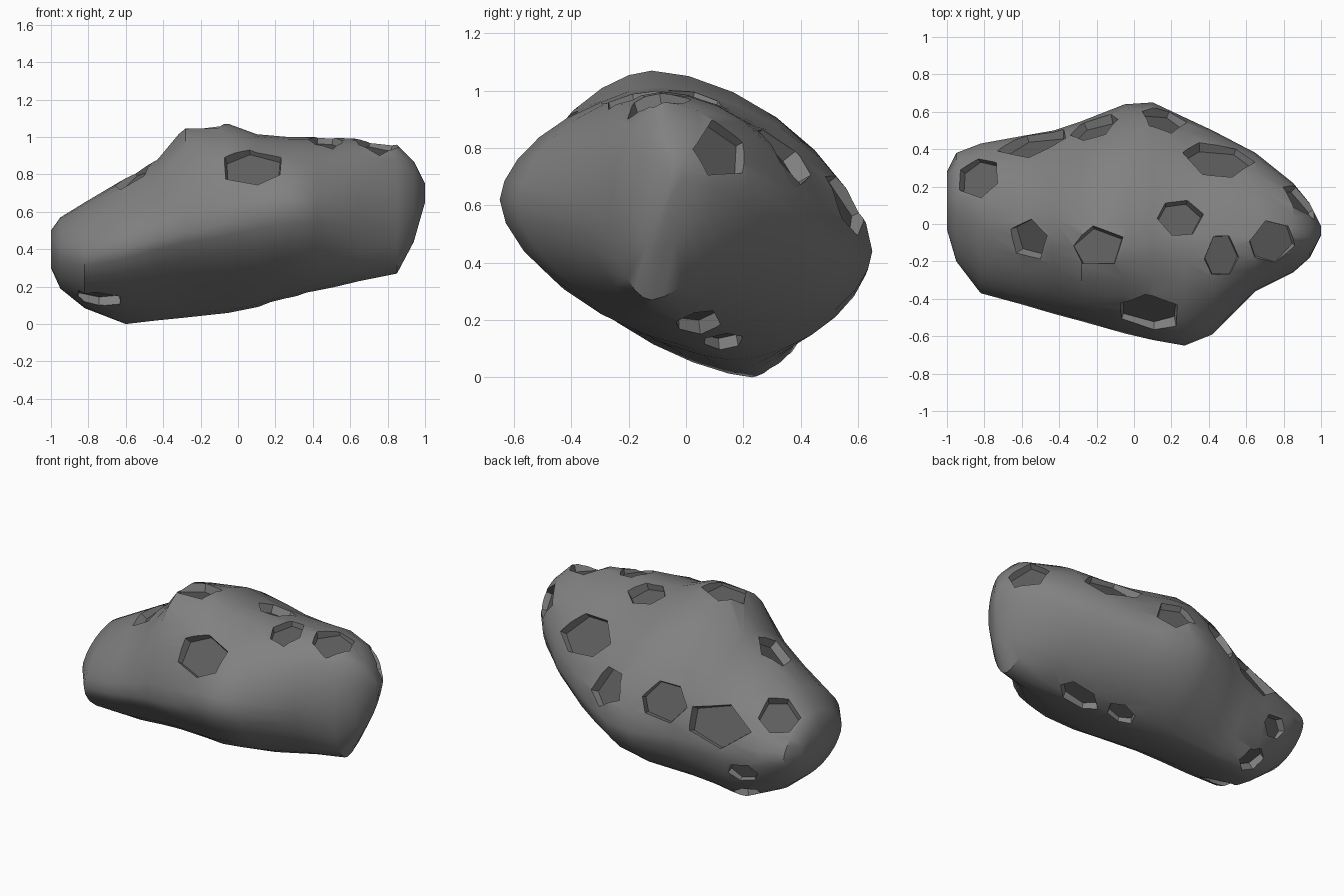
import bpy, bmesh, math, random
from mathutils import Vector

if "Cube" in bpy.data.objects:
    bpy.data.objects.remove(bpy.data.objects["Cube"])

random.seed(4)
SIDES = 28

# Body stations: x, front (y,z), back (y,z), top (y,z), bottom (y,z), lower-front roundness
stations = [
    (-1.00, -.03, .41, .28, .38, .12, .50, .12, .30, 1.9),
    (-.95, -.20, .38, .38, .38, .10, .57, .12, .19, 1.9),
    (-.82, -.37, .36, .43, .36, .05, .65, .15, .085, 1.8),
    (-.60, -.43, .40, .47, .36, .00, .78, .23, .00, 1.45),
    (-.43, -.48, .45, .50, .39, -.06, .88, .20, .02, 1.42),
    (-.28, -.52, .49, .55, .41, -.15, 1.06, .18, .035, 1.42),
    (-.05, -.585, .54, .64, .42, -.12, 1.07, .16, .06, 1.5),
    (.10, -.62, .59, .65, .44, -.10, 1.015, .13, .09, 1.65),
    (.27, -.65, .62, .57, .46, -.10, 1.00, .08, .14, 1.7),
    (.42, -.59, .61, .50, .50, -.10, 1.00, .00, .175, 1.7),
    (.65, -.36, .60, .38, .57, -.08, .99, -.08, .23, 1.85),
    (.85, -.26, .60, .22, .66, -.08, .96, -.12, .27, 1.9),
    (.94, -.18, .62, .11, .70, -.07, .87, -.11, .44, 1.9),
    (1.0, -.06, .69, -.01, .71, -.04, .75, -.05, .65, 1.9),
]


def arc_point(s, ang):
    """Point on one station: four rounded quarters between its extremes."""
    x, yf, zf, yb, zb, yt, zt, yl, zl, n_low = s
    c, d = math.cos(ang), math.sin(ang)
    sy, sz = (yb, zb) if c >= 0 else (yf, zf)
    py, pz = (yt, zt) if d >= 0 else (yl, zl)
    n = 1.9 if x > .5 else 1.7
    if d < 0:
        n = n_low if c < 0 else (1.5 if x > .5 else 1.74)
    u, v = abs(c) ** (2 / n), abs(d) ** (2 / n)
    return Vector((x, py + (sy - py) * u, sz + (pz - sz) * v))


def material(name, value):
    m = bpy.data.materials.new(name)
    m.diffuse_color = (value, value, value, 1)
    m.use_nodes = True
    m.node_tree.nodes["Principled BSDF"].inputs["Base Color"].default_value = m.diffuse_color
    return m


def mesh_object(name, bm, mats):
    bmesh.ops.recalc_face_normals(bm, faces=bm.faces)
    me = bpy.data.meshes.new(name)
    bm.to_mesh(me)
    bm.free()
    for m in mats:
        me.materials.append(m)
    ob = bpy.data.objects.new(name, me)
    bpy.context.collection.objects.link(ob)
    return ob


def loft(bm, rings, cap_mat=0):
    rings = [[bm.verts.new(p) for p in r] for r in rings]
    n = len(rings[0])
    for a, b in zip(rings, rings[1:]):
        for i in range(n):
            j = (i + 1) % n
            bm.faces.new((a[i], a[j], b[j], b[i]))
    bm.faces.new(rings[0][::-1]).material_index = cap_mat
    bm.faces.new(rings[-1])


mats = [material("stone", .22), material("pit_floor", .115)]

# Rock body
bm = bmesh.new()
loft(bm, [[arc_point(s, 2 * math.pi * i / SIDES) for i in range(SIDES)] for s in stations])
rock = mesh_object("rock", bm, mats)
bpy.context.view_layer.update()

# Pits: approximate centre on the surface, then half width and half height
pits = [
    (-.83, .25, .58, .12, .12), (-.57, -.09, .80, .12, .11),
    (-.19, -.12, 1.06, .14, .11), (.25, .04, 1.0, .12, .10),
    (.47, -.18, 1.0, .09, .12), (.74, -.10, .97, .12, .12),
    (.46, .37, .80, .19, .13), (.08, -.46, .83, .17, .13),
    (.17, .58, .62, .13, .12), (-.23, .56, .62, .13, .12),
    (-.55, .48, .53, .19, .13), (.90, .13, .80, .12, .11),
    (.44, .04, .20, .13, .08), (.21, .13, .12, .09, .07),
    (-.70, .44, .24, .09, .07), (-.63, .30, .06, .09, .08),
    (-.75, -.15, .08, .13, .08),
]

# Flat-floored polygon cutters laid along the surface
bm = bmesh.new()
for x, y, z, a, b in pits:
    _, hit, nrm, _ = rock.closest_point_on_mesh(Vector((x, y, z)))
    t1 = (Vector((1, 0, 0)) - nrm * nrm.x).normalized()
    t2 = nrm.cross(t1)
    n = random.choice((5, 6, 6, 6))
    start = random.uniform(0, 2)
    rim = []
    for i in range(n):
        ang = start + (i + random.uniform(-.15, .15)) * 2 * math.pi / n
        rim.append(t1 * a * 1.05 * math.cos(ang) + t2 * b * 1.05 * math.sin(ang))
    depth = .05 if a > .1 else .04
    loft(bm, [[hit - nrm * depth + p * .92 for p in rim],
              [hit + nrm * .06 + p * 1.08 for p in rim]], cap_mat=1)
cutter = mesh_object("pit_cutters", bm, mats)
cutter.hide_render = True

# Carve the pits and clean up
mod = rock.modifiers.new("pits", 'BOOLEAN')
mod.operation = 'DIFFERENCE'
mod.solver = 'EXACT'
mod.use_self = True
mod.object = cutter
bpy.context.view_layer.objects.active = rock
rock.select_set(True)
bpy.ops.object.modifier_apply(modifier=mod.name)
bpy.data.objects.remove(cutter)
bpy.ops.object.shade_smooth_by_angle(angle=math.radians(38))
